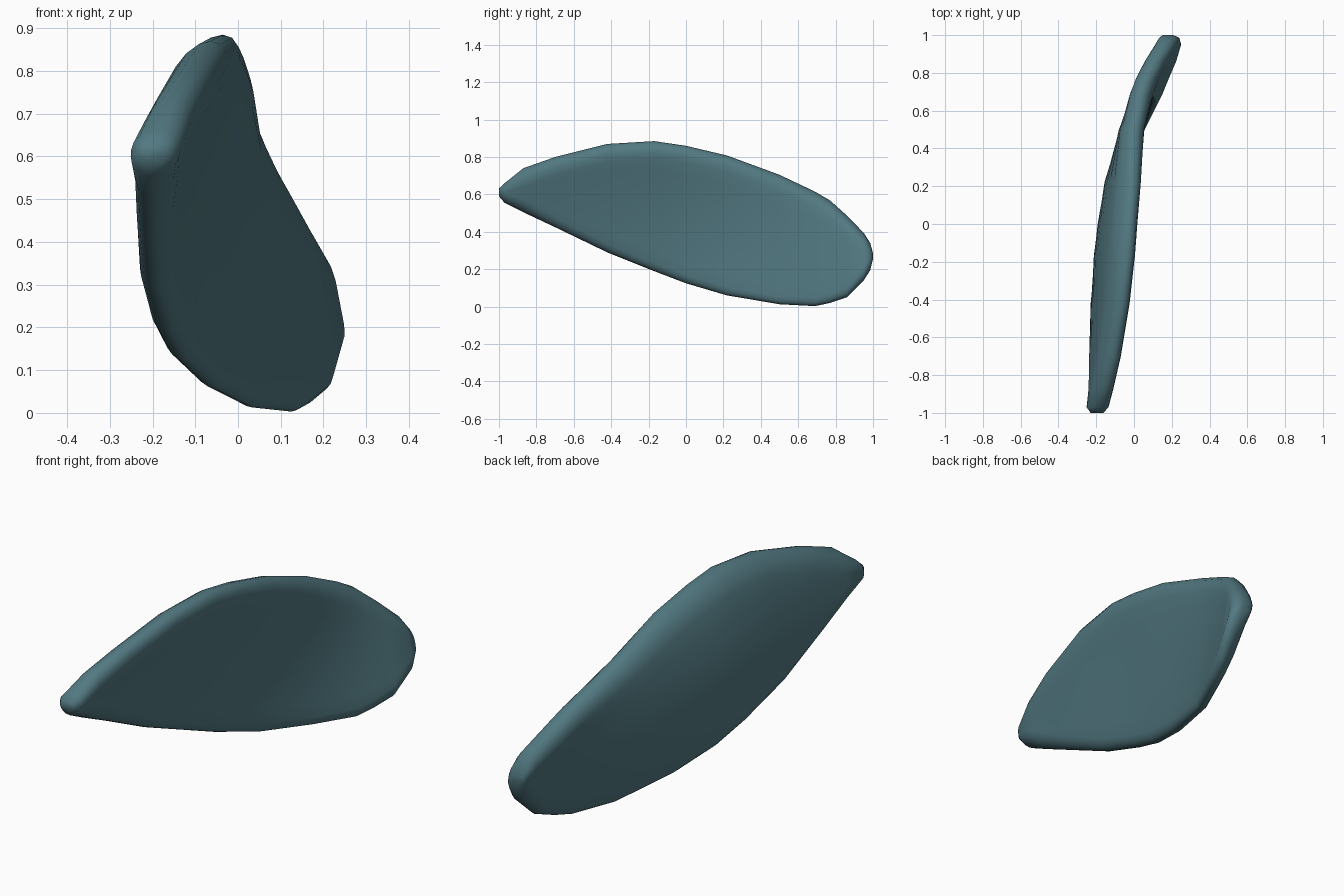
import bpy, bmesh, math

if "Cube" in bpy.data.objects:
    bpy.data.objects.remove(bpy.data.objects["Cube"])

# Stations along the blade:
# y, top z, top x, bottom z, bottom x, sideways bulge, top half thickness, bottom half thickness
STATIONS = [
    (-1.00, .632, -.195, .590, -.197, 0, .035, .032),
    (-0.97, .660, -.187, .555, -.200, 0, .060, .054),
    (-0.87, .740, -.150, .505, -.205, 0, .064, .045),
    (-0.70, .800, -.110, .425, -.205, -.008, .066, .038),
    (-0.42, .870, -.064, .290, -.195, -.028, .066, .034),
    (-0.17, .885, -.036, .190, -.165, -.052, .065, .033),
    (0.00, .860, -.024, .125, -.130, -.062, .064, .032),
    (0.22, .808, -.008, .060, -.060, -.075, .063, .031),
    (0.50, .705, .000, .013, .032, -.045, .062, .028),
    (0.69, .615, .034, .003, .125, -.020, .062, .033),
    (0.77, .568, .058, .020, .155, -.008, .062, .037),
    (0.86, .487, .100, .050, .190, 0, .062, .042),
    (0.95, .395, .152, .140, .214, 0, .060, .047),
    (0.985, .340, .168, .195, .208, 0, .052, .044),
    (1.00, .285, .176, .255, .184, 0, .028, .028),
]
CAP, SIDE = 8, 8


def section(y, zt, xt, zb, xb, bulge, ht, hb):
    """Rounded slab section: thick top rim, thin bottom rim, curved centre line."""
    half, mid = (zt - zb) / 2, (zt + zb) / 2
    rt, rb = min(1.45 * ht, half * .85), min(1.4 * hb, half * .85)
    zhi, zlo = half - rt, rb - half
    pts = []
    # rounded rim, then one broad face, for top then bottom
    for sign, r, z0, z1 in ((1, rt, zhi, zlo), (-1, rb, zlo, zhi)):
        for i in range(CAP + 1):
            a = math.pi * i / CAP
            pts.append((sign * math.cos(a), z0 + sign * r * math.sin(a)))
        for i in range(1, SIDE):
            pts.append((-sign, z0 + (z1 - z0) * i / SIDE))
    ring = []
    for u, dz in pts:
        t = dz / half
        h = hb + (ht - hb) * (t + 1) / 2
        x = (xt + xb) / 2 + t * (xt - xb) / 2 + u * h
        # outer face bulges more than the inner face hollows
        x += bulge * (1 - t * t) * (.68 - .32 * u)
        ring.append((x, y, mid + dz))
    return ring


# Curved, twisted blade
bm = bmesh.new()
rings = [[bm.verts.new(p) for p in section(*s)] for s in STATIONS]
n = len(rings[0])
for a, b in zip(rings, rings[1:]):
    for i in range(n):
        j = (i + 1) % n
        bm.faces.new((a[i], a[j], b[j], b[i]))
bm.faces.new(rings[0])
bm.faces.new(rings[-1])
bmesh.ops.recalc_face_normals(bm, faces=bm.faces)
mesh = bpy.data.meshes.new("curved_blade")
bm.to_mesh(mesh)
bm.free()
blade = bpy.data.objects.new("curved_blade", mesh)
bpy.context.collection.objects.link(blade)
mesh.shade_smooth()

# Teal finish
mat = bpy.data.materials.new("teal")
mat.diffuse_color = (.085, .19, .22, 1)
mat.use_nodes = True
mat.node_tree.nodes["Principled BSDF"].inputs["Base Color"].default_value = mat.diffuse_color
mesh.materials.append(mat)
